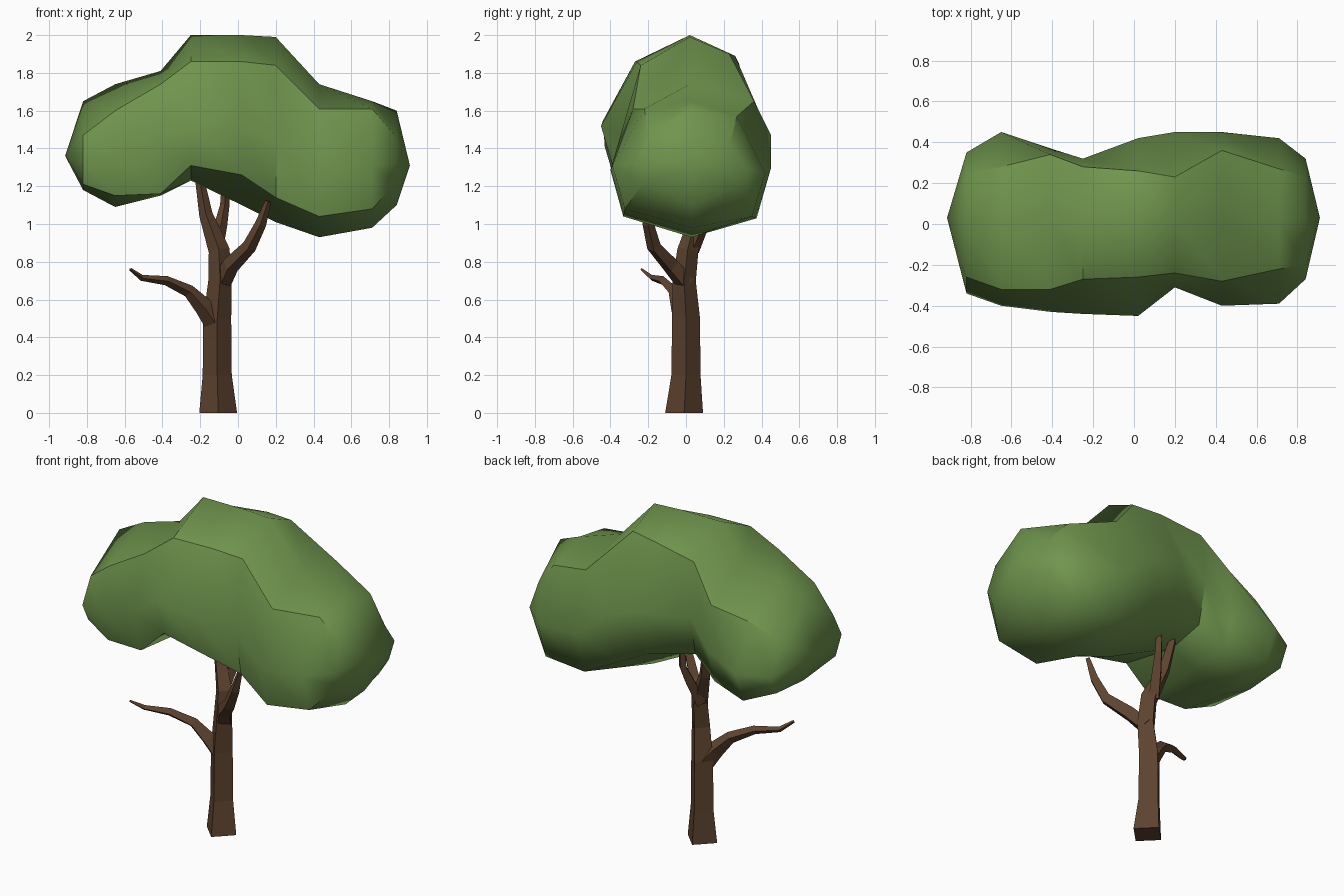
import bpy, bmesh
from math import radians
from mathutils import Vector

cube = bpy.data.objects.get("Cube")
if cube:
    bpy.data.objects.remove(cube, do_unlink=True)


def material(name, rgb):
    m = bpy.data.materials.new(name)
    m.use_nodes = True
    m.diffuse_color = (*rgb, 1)
    m.node_tree.nodes["Principled BSDF"].inputs["Base Color"].default_value = (*rgb, 1)
    return m


bark = material("brown bark", (0.11, 0.055, 0.028))
leaf = material("leaf green", (0.16, 0.3, 0.075))


def loft(name, rings, mat, start=None, end=None):
    """Skin a list of closed rings; close each end on a tip point or a flat face."""
    bm = bmesh.new()
    rows = [[bm.verts.new(p) for p in ring] for ring in rings]
    n = len(rows[0])
    for a, b in zip(rows, rows[1:]):
        for i in range(n):
            j = (i + 1) % n
            bm.faces.new((a[i], a[j], b[j], b[i]))
    for row, tip in ((rows[0], start), (rows[-1], end)):
        if tip is None:
            bm.faces.new(row)
        else:
            v = bm.verts.new(tip)
            for i in range(n):
                bm.faces.new((row[i], row[(i + 1) % n], v))
    bmesh.ops.recalc_face_normals(bm, faces=bm.faces)
    mesh = bpy.data.meshes.new(name)
    bm.to_mesh(mesh)
    bm.free()
    mesh.materials.append(mat)
    obj = bpy.data.objects.new(name, mesh)
    bpy.context.collection.objects.link(obj)
    return obj


def limb(name, path):
    """Four-sided tapering limb; path holds x, y, z, radius."""
    pts = [Vector(p[:3]) for p in path]
    rings = []
    for i, (p, node) in enumerate(zip(pts, path)):
        t = (pts[min(i + 1, len(pts) - 1)] - pts[max(i - 1, 0)]).normalized()
        if i == 0 and p.z == 0:
            t = Vector((0, 0, 1))  # flat foot on the ground
        u = Vector((0, 1, 0)).cross(t).normalized()
        v = t.cross(u)
        rings.append([p + d * node[3] for d in (u, v, -u, -v)])
    loft(name, rings, bark)


# Trunk and branches
limb("trunk", [(-.105, -.01, 0, .1), (-.11, 0, .2, .077), (-.11, 0, .5, .074),
               (-.095, -.01, .7, .062), (-.1, .01, .86, .056),
               (-.17, .06, 1.05, .036), (-.2, .09, 1.22, .025), (-.2, .1, 1.3, .015)])
limb("back_branch", [(-.12, .03, .86, .04), (-.09, .09, 1.0, .034),
                     (-.07, .13, 1.1, .025), (-.065, .14, 1.3, .015)])
limb("front_branch", [(-.09, 0, .68, .05), (-.04, -.08, .78, .047),
                      (.06, -.17, .88, .038), (.12, -.2, 1.0, .03), (.16, -.21, 1.12, .016)])
limb("low_branch", [(-.11, 0, .46, .06), (-.18, -.03, .56, .05), (-.26, -.06, .645, .034),
                    (-.38, -.12, .7, .025), (-.51, -.18, .715, .016), (-.57, -.235, .76, .008)])

# Leaf canopy: x, top, bottom, then for front and back:
# shoulder depth, shoulder height, widest depth, lower rim height
stations = [
    (-.82, 1.65, 1.18, (.26, 1.47, .34, 1.21), (.24, 1.48, .35, 1.2)),
    (-.65, 1.74, 1.09, (.32, 1.6, .4, 1.15), (.28, 1.58, .45, 1.14)),
    (-.41, 1.81, 1.15, (.32, 1.74, .43, 1.16), (.34, 1.65, .37, 1.17)),
    (-.25, 2, 1.23, (.27, 1.86, .44, 1.31), (.28, 1.85, .32, 1.28)),
    (.02, 2, 1.1, (.26, 1.86, .45, 1.26), (.26, 1.89, .42, 1.24)),
    (.2, 1.99, 1.01, (.24, 1.84, .31, 1.14), (.23, 1.9, .45, 1.15)),
    (.43, 1.74, .93, (.28, 1.61, .4, 1.04), (.36, 1.65, .45, 1.03)),
    (.71, 1.65, .98, (.22, 1.61, .39, 1.08), (.27, 1.57, .42, 1.04)),
    (.84, 1.6, 1.1, (.2, 1.46, .27, 1.22), (.23, 1.42, .32, 1.2)),
]


def side(x, sign, depth, shoulder, widest, rim):
    """Shoulder, widest and rim points of one side of the canopy."""
    return [(x, sign * depth, shoulder),
            (x, sign * widest, shoulder * .43 + rim * .57),
            (x, sign * widest * .83, rim)]


rings = [[(x, .02, top), *side(x, -1, *front), (x, .03, bottom), *side(x, 1, *back)[::-1]]
         for x, top, bottom, front, back in stations]
canopy = loft("leaf_canopy", rings, leaf, start=(-.915, .03, 1.36), end=(.91, .03, 1.31))
bpy.ops.object.select_all(action='DESELECT')
canopy.select_set(True)
bpy.context.view_layer.objects.active = canopy
bpy.ops.object.shade_smooth_by_angle(angle=radians(42))

# Keep the shoulder ridges and front lower rim crisp, and the side walls soft
for edge in canopy.data.edges:
    a, b = edge.vertices
    if a % 8 == b % 8 and max(a, b) < len(stations) * 8:
        edge.use_edge_sharp = a % 8 in (1, 3, 7)
